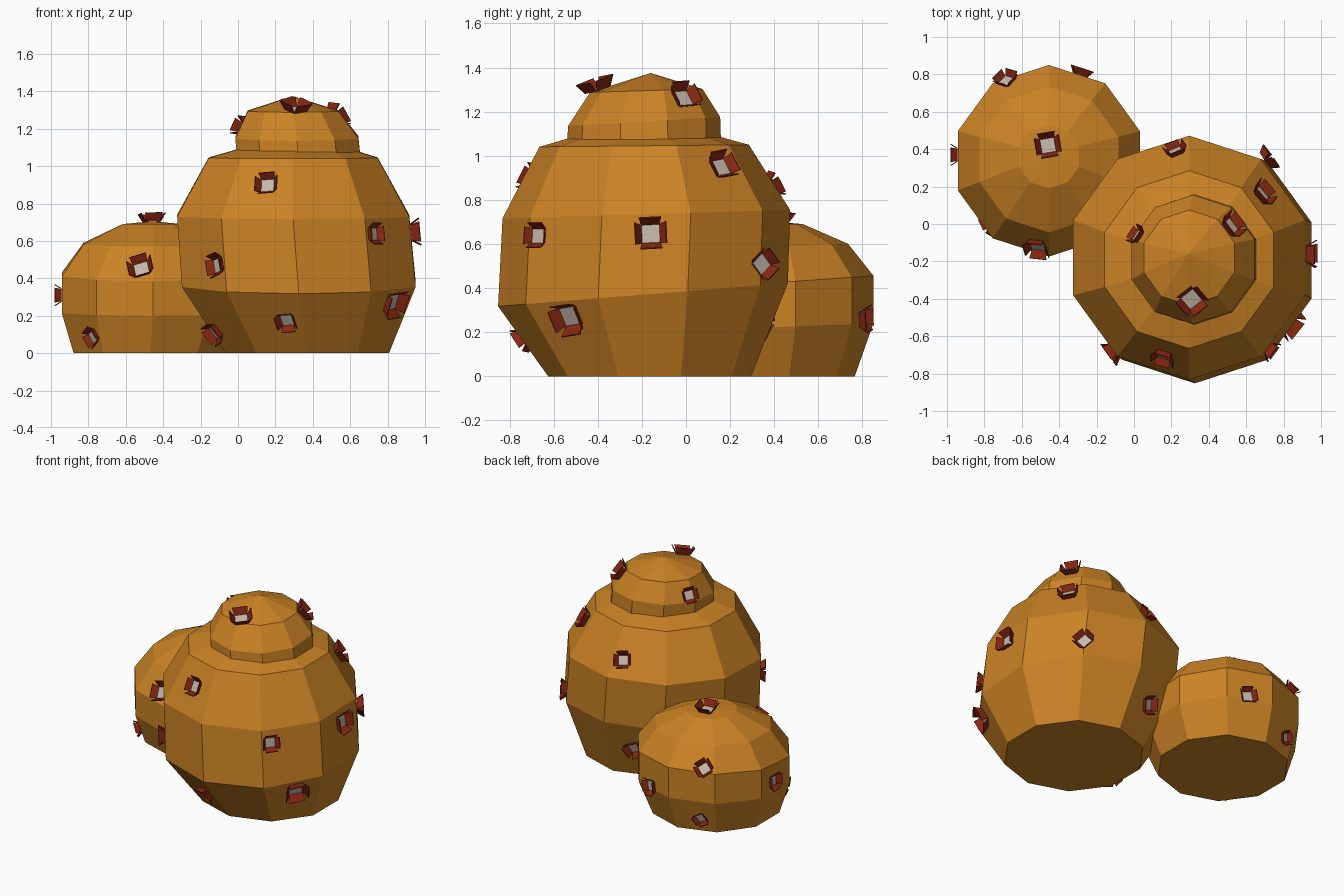
import bpy, bmesh, math
from mathutils import Vector, Matrix
from mathutils.bvhtree import BVHTree

if "Cube" in bpy.data.objects:
    bpy.data.objects.remove(bpy.data.objects["Cube"])


def material(name, rgb):
    m = bpy.data.materials.new(name)
    m.diffuse_color = (*rgb, 1)
    m.use_nodes = True
    m.node_tree.nodes["Principled BSDF"].inputs["Base Color"].default_value = m.diffuse_color
    return m


ORANGE = material("orange skin", (0.60, 0.225, 0.018))
RED = material("dark red petal", (0.25, 0.02, 0.006))
GREY = material("pale grey core", (0.56, 0.48, 0.40))
SIDES = 10
trees = []


def finish(bm, name, mats):
    bmesh.ops.recalc_face_normals(bm, faces=bm.faces)
    me = bpy.data.meshes.new(name)
    bm.to_mesh(me)
    ob = bpy.data.objects.new(name, me)
    bpy.context.collection.objects.link(ob)
    for m in mats:
        me.materials.append(m)


def lump(name, rings, apex):
    """Ten-sided body from rings (z, radius, centre x, centre y, y slope)."""
    bm = bmesh.new()
    loops = []
    for z, r, cx, cy, slope in rings:
        loop = []
        for i in range(SIDES):
            a = math.radians(18) + i * math.tau / SIDES
            dy = r * math.sin(a)
            loop.append(bm.verts.new((cx + r * math.cos(a), cy + dy, z + slope * dy)))
        loops.append(loop)
    bm.faces.new(loops[0])
    for lo, hi in zip(loops, loops[1:]):
        for i in range(SIDES):
            j = (i + 1) % SIDES
            bm.faces.new((lo[i], lo[j], hi[j], hi[i]))
    top = bm.verts.new(apex)
    for i in range(SIDES):
        bm.faces.new((loops[-1][i], loops[-1][(i + 1) % SIDES], top))
    bmesh.ops.recalc_face_normals(bm, faces=bm.faces)
    trees.append(BVHTree.FromBMesh(bm))
    finish(bm, name, [ORANGE])


# Main body, top bun and the smaller lump beside it
lump("main_body", [
    (0.00, 0.46, 0.37, -0.165, 0),
    (0.37, 0.657, 0.325, -0.195, 0.08),
    (0.735, 0.652, 0.295, -0.18, 0.03),
    (1.045, 0.475, 0.295, -0.19, 0.01),
], (0.31, -0.19, 1.18))
lump("top_bun", [
    (1.02, 0.35, 0.325, -0.19, 0),
    (1.155, 0.345, 0.315, -0.19, 0.06),
    (1.295, 0.255, 0.295, -0.18, 0.03),
], (0.29, -0.16, 1.375))
lump("side_lump", [
    (0.00, 0.43, -0.47, 0.335, 0),
    (0.22, 0.512, -0.455, 0.338, 0.04),
    (0.42, 0.512, -0.455, 0.338, 0.07),
    (0.585, 0.39, -0.455, 0.345, 0.04),
    (0.69, 0.17, -0.455, 0.36, 0.0),
], (-0.46, 0.37, 0.705))

# Growths: position near the surface, overall size, roll in degrees
growths = [
    (0.15, -0.73, 0.91, 0.12, 5), (0.75, -0.69, 0.64, 0.11, 0),
    (0.86, -0.55, 0.25, 0.15, 8), (0.26, -0.74, 0.17, 0.11, 5),
    (-0.12, -0.69, 0.47, 0.12, 15), (-0.15, -0.40, 0.09, 0.12, 20),
    (0.97, -0.16, 0.65, 0.14, 3), (0.73, 0.36, 0.51, 0.12, 40),
    (0.70, 0.17, 0.96, 0.13, 10), (0.22, 0.40, 0.87, 0.11, 8),
    (0.16, 0.37, 0.22, 0.12, 25), (0.00, -0.05, 1.22, 0.10, 5),
    (0.55, 0.01, 1.29, 0.13, 5), (0.31, -0.41, 1.33, 0.14, 40),
    (-0.46, 0.42, 0.71, 0.13, 10), (-0.52, -0.13, 0.46, 0.13, 20),
    (-0.77, 0.00, 0.09, 0.10, 30), (-0.98, 0.37, 0.31, 0.11, 0),
    (-0.28, 0.82, 0.26, 0.11, 10), (-0.68, 0.76, 0.47, 0.11, 40),
    (-0.65, 0.77, 0.10, 0.09, 30),
]


def plate(bm, corners, offset, mat, frame):
    """Thin solid from four corners, thickened along offset."""
    a = [bm.verts.new(frame @ c) for c in corners]
    b = [bm.verts.new(frame @ (c + offset)) for c in corners]
    quads = [a[::-1], b] + [[a[i], a[(i + 1) % 4], b[(i + 1) % 4], b[i]] for i in range(4)]
    for q in quads:
        bm.faces.new(q).material_index = mat


bm = bmesh.new()
for x, y, z, s, roll in growths:
    hits = [t.find_nearest(Vector((x, y, z))) for t in trees]
    loc, n, _, _ = min(hits, key=lambda h: h[3])
    # Local frame: z out of the surface, y as close to up as possible
    up = Vector((0, 1, 0)) if abs(n.z) > 0.9 else Vector((0, 0, 1))
    right = up.cross(n).normalized()
    rot = Matrix((right, n.cross(right), n)).transposed().to_4x4()
    frame = Matrix.Translation(loc) @ rot @ Matrix.Rotation(math.radians(roll), 4, 'Z')
    b, o, h = 0.29 * s, 0.49 * s, 0.36 * s
    # Pale core plate
    core = [Vector((b * i, b * j, 0)) for i, j in ((-1, -1), (1, -1), (1, 1), (-1, 1))]
    plate(bm, core, Vector((0, 0, 0.007)), 0, frame)
    # Four flared petals with gaps at the corners
    for k in range(4):
        turn = frame @ Matrix.Rotation(k * math.pi / 2, 4, 'Z')
        petal = [Vector((b, -b, 0.003)), Vector((b, b, 0.003)),
                 Vector((o, 1.25 * b, h)), Vector((o, -1.25 * b, h))]
        plate(bm, petal, Vector((0.005, 0, -0.002)), 1, turn)
finish(bm, "surface_growths", [GREY, RED])
